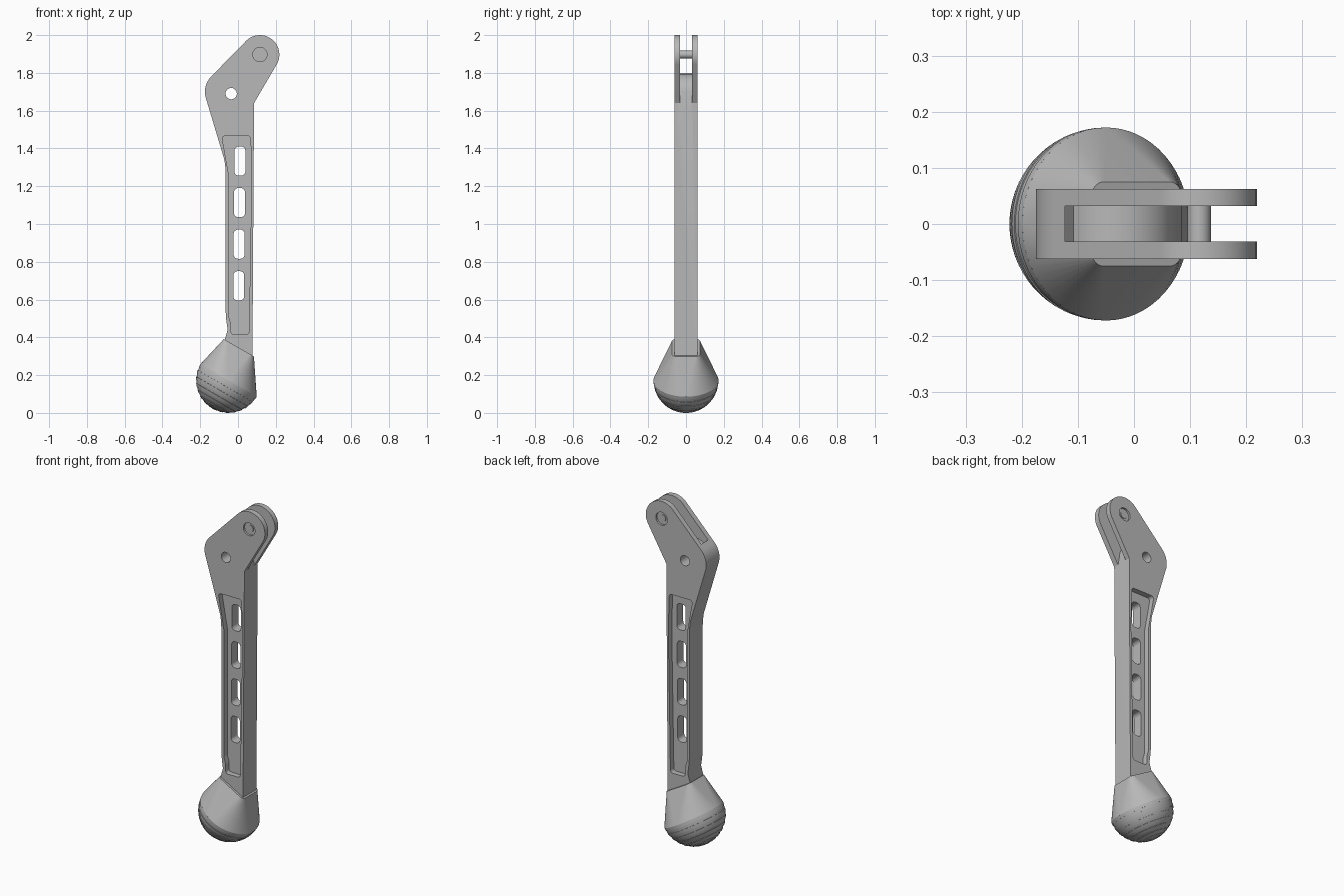
import bpy
import bmesh
from math import sin, cos, tan, radians, pi
from mathutils import Vector, Matrix

if "Cube" in bpy.data.objects:
    bpy.data.objects.remove(bpy.data.objects["Cube"], do_unlink=True)

grey = bpy.data.materials.new("plain grey")
grey.use_nodes = True
COLOUR = (0.48, 0.48, 0.48, 1)
grey.diffuse_color = COLOUR
grey.node_tree.nodes["Principled BSDF"].inputs["Base Color"].default_value = COLOUR


def finish(bm, name):
    bmesh.ops.remove_doubles(bm, verts=bm.verts, dist=1e-5)
    bmesh.ops.recalc_face_normals(bm, faces=bm.faces)
    mesh = bpy.data.meshes.new(name)
    bm.to_mesh(mesh)
    bm.free()
    mesh.materials.append(grey)
    obj = bpy.data.objects.new(name, mesh)
    bpy.context.collection.objects.link(obj)
    return obj


def activate(obj):
    bpy.ops.object.select_all(action='DESELECT')
    obj.select_set(True)
    bpy.context.view_layer.objects.active = obj


def smooth(obj):
    activate(obj)
    bpy.ops.object.shade_smooth_by_angle(angle=radians(28))


def arc(cx, cz, r, a0, a1, n=20):
    angles = [radians(a0 + (a1 - a0) * i / n) for i in range(n + 1)]
    return [(cx + r * cos(a), cz + r * sin(a)) for a in angles]


def rounded(points, r, n=6):
    """Round every corner of a polygon."""
    out = []
    for i, p in enumerate(points):
        p = Vector(p)
        a = (Vector(points[i - 1]) - p).normalized()
        b = (Vector(points[(i + 1) % len(points)]) - p).normalized()
        half = a.angle(b) / 2
        centre = p + (a + b).normalized() * r / sin(half)
        start = p + a * r / tan(half) - centre
        end = p + b * r / tan(half) - centre
        for k in range(n + 1):
            t = k / n
            d = (start * (1 - t) + end * t).normalized() * r
            out.append(tuple(centre + d))
    return out


def prism(name, outline, y0, y1):
    bm = bmesh.new()
    face = bm.faces.new([bm.verts.new((x, y0, z)) for x, z in outline])
    new = bmesh.ops.extrude_face_region(bm, geom=[face])["geom"]
    moved = [v for v in new if isinstance(v, bmesh.types.BMVert)]
    bmesh.ops.translate(bm, verts=moved, vec=(0, y1 - y0, 0))
    return finish(bm, name)


def cut(target, outline, y0, y1):
    cutter = prism("cutter", outline, y0, y1)
    cutter.hide_render = True
    mod = target.modifiers.new("cut", 'BOOLEAN')
    mod.operation = 'DIFFERENCE'
    mod.solver = 'EXACT'
    mod.object = cutter
    activate(target)
    bpy.ops.object.modifier_apply(modifier=mod.name)
    bpy.data.objects.remove(cutter, do_unlink=True)


# Strut with bent upper end
HALF = 0.062
TIP = (0.116, 1.897)
strut = prism("strut", [(0.076, 0.25), (0.085, 1.64)]
              + arc(*TIP, 0.103, -30, 134)
              + arc(-0.06, 1.70, 0.115, 135, 195)
              + [(-0.072, 1.34), (-0.067, 1.30), (-0.065, 1.25),
                 (-0.065, 0.53), (-0.062, 0.49), (-0.055, 0.44),
                 (-0.072, 0.38), (-0.05, 0.27)], -HALF, HALF)

# Fork slot with a rounded floor
cut(strut, [(-0.123, 2.1)] + [(-0.123, 1.78)] + arc(-0.03, 1.69, 0.105, 138, 0)
    + [(0.09, 1.61), (0.4, 1.61), (0.4, 2.1)], -0.031, 0.032)

# Pivot hole and counterbored pin seats
cut(strut, arc(-0.036, 1.69, 0.03, 0, 345, 23), -0.2, 0.2)
for side in (-1, 1):
    cut(strut, arc(*TIP, 0.038, 0, 345, 23), side * (HALF - 0.012), side * 0.1)

# Recessed panel on each face
panel = rounded([(0.058, 0.415), (0.072, 1.25), (0.066, 1.467), (-0.086, 1.467),
                 (-0.049, 1.26), (-0.049, 0.51), (-0.037, 0.47), (-0.037, 0.415)], 0.016)
for side in (-1, 1):
    cut(strut, panel, side * 0.03, side * 0.1)

# Lightening slots through the web
for i in range(4):
    x = 0.010 - 0.002 * i
    z = 1.333 - 0.22 * i
    w, h = 0.029, 0.077
    cut(strut, rounded([(x - w, z - h), (x + w, z - h), (x + w, z + h), (x - w, z + h)],
                       0.022), -0.2, 0.2)
smooth(strut)

# Pin between the fork cheeks, with a collar recessed in each cheek
smooth(prism("fork_pin", arc(*TIP, 0.021, 0, 345, 23), -0.055, 0.055))

# Foot frame, tilted to the front
RADIUS = 0.172
TILT = Matrix.Translation((-0.05, 0, RADIUS)) @ Matrix.Rotation(radians(30), 4, 'Y')


def loft(name, rings):
    bm = bmesh.new()
    loops = [[bm.verts.new(TILT @ Vector(p)) for p in ring] for ring in rings]
    n = len(rings[0])
    for lower, upper in zip(loops, loops[1:]):
        for i in range(n):
            j = (i + 1) % n
            bm.faces.new((lower[i], lower[j], upper[j], upper[i]))
    bm.faces.new(loops[0])
    bm.faces.new(loops[-1])
    bmesh.ops.dissolve_degenerate(bm, dist=1e-6, edges=bm.edges)
    obj = finish(bm, name)
    smooth(obj)


# Foot socket: round base blending to a rounded rectangular collar
STEPS = 14
base, collar = [], []
for corner, (sx, sy) in enumerate([(1, 1), (-1, 1), (-1, -1), (1, -1)]):
    for k in range(STEPS + 1):
        a = (corner + k / STEPS) * pi / 2
        base.append((RADIUS * cos(a), RADIUS * sin(a), 0))
        collar.append((-0.039 + sx * 0.068 + 0.024 * cos(a),
                       sy * 0.051 + 0.024 * sin(a), 0.177))
loft("foot_socket", [base, collar])


# Ribbed dome pad under the foot
def ring(r, lat):
    return [(r * cos(lat) * cos(a), r * cos(lat) * sin(a), -r * sin(lat))
            for a in (2 * pi * i / 64 for i in range(64))]


RIBS = 15
rings = []
for i in range(RIBS):
    r = RADIUS - (0.002 if i % 2 else 0)
    for t in (0, 0.5, 1):
        rings.append(ring(r, radians(88) * (i + t) / RIBS))
loft("foot_pad", rings)
